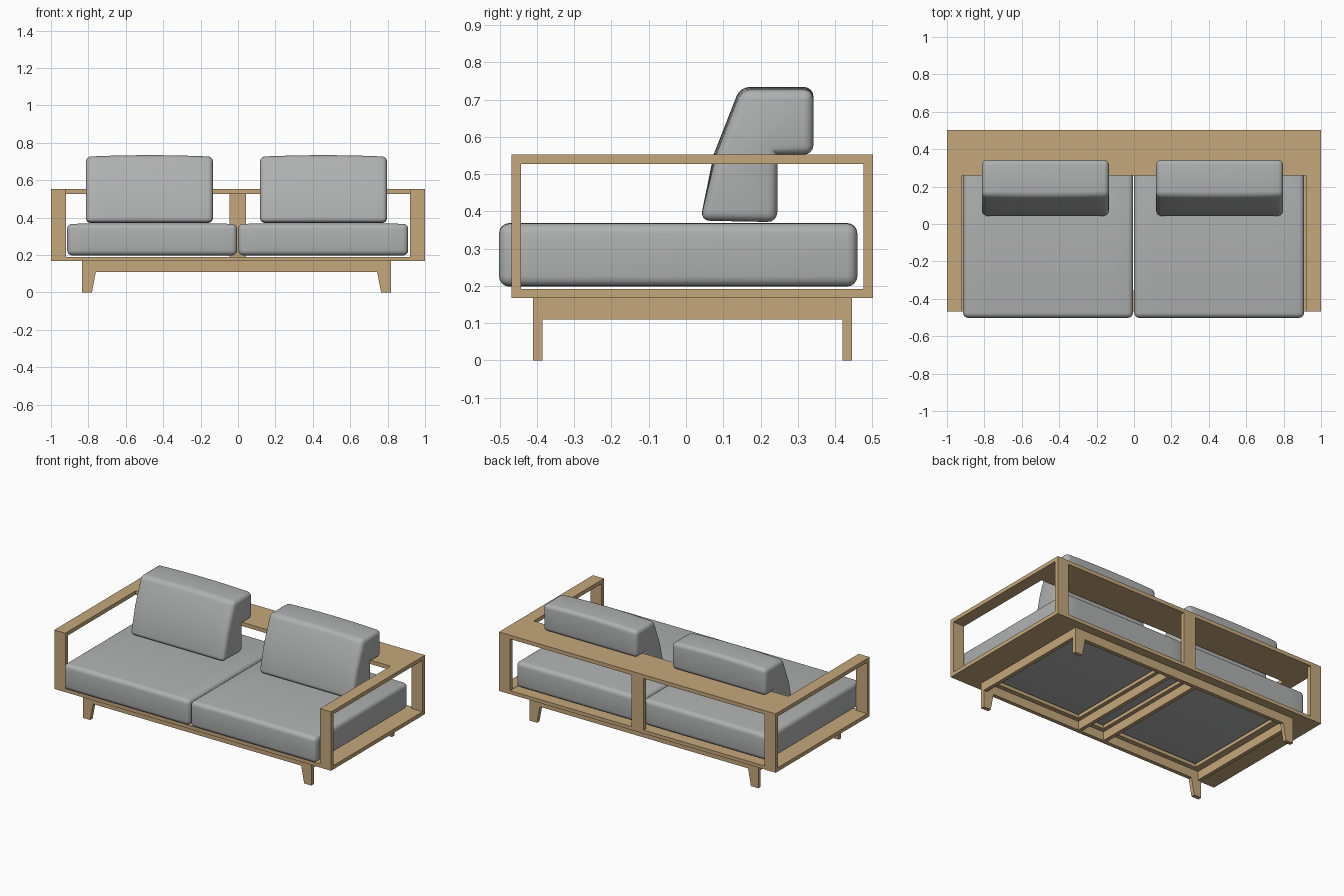
import bpy, bmesh, math

if "Cube" in bpy.data.objects:
    bpy.data.objects.remove(bpy.data.objects["Cube"])


def material(name, rgb):
    m = bpy.data.materials.new(name)
    m.diffuse_color = (*rgb, 1)
    m.use_nodes = True
    m.node_tree.nodes["Principled BSDF"].inputs["Base Color"].default_value = m.diffuse_color
    return m


WOOD = material("oak_wood", (0.56, 0.39, 0.20))
FABRIC = material("grey_fabric", (0.43, 0.44, 0.435))


def finish(bm, name, mat, smooth=False):
    bmesh.ops.recalc_face_normals(bm, faces=bm.faces[:])
    me = bpy.data.meshes.new(name)
    bm.to_mesh(me)
    bm.free()
    me.materials.append(mat)
    ob = bpy.data.objects.new(name, me)
    bpy.context.collection.objects.link(ob)
    if smooth:
        bpy.ops.object.select_all(action='DESELECT')
        ob.select_set(True)
        bpy.context.view_layer.objects.active = ob
        bpy.ops.object.shade_smooth_by_angle(angle=math.radians(40))
    return ob


def box(name, x0, x1, y0, y1, z0, z1):
    bm = bmesh.new()
    bmesh.ops.create_cube(bm, size=1)
    for v in bm.verts:
        v.co = (x0 + (v.co.x + .5) * (x1 - x0),
                y0 + (v.co.y + .5) * (y1 - y0),
                z0 + (v.co.z + .5) * (z1 - z0))
    return finish(bm, name, WOOD)


def side_frame(name, x0, x1):
    # mitred rectangular ring: outer and inner loops on two planes
    def rect(x, t):
        a, b, c, d = -.468 + t, .502 - t, .167 + t, .552 - t
        return [bm.verts.new((x, y, z)) for y, z in ((a, c), (b, c), (b, d), (a, d))]
    bm = bmesh.new()
    loops = [rect(x0, 0), rect(x1, 0), rect(x1, .025), rect(x0, .025)]
    for k in range(4):
        p, q = loops[k], loops[(k + 1) % 4]
        for i in range(4):
            j = (i + 1) % 4
            bm.faces.new((p[i], p[j], q[j], q[i]))
    finish(bm, name, WOOD)


def leg(name, s, y0):
    # outer edge upright, inner edge tapered
    pts = [(.826, .167), (.741, .167), (.773, 0), (.826, 0)]
    bm = bmesh.new()
    f = bm.faces.new([bm.verts.new((s * x - .008, y0, z)) for x, z in pts])
    r = bmesh.ops.extrude_face_region(bm, geom=[f])
    for v in r["geom"]:
        if isinstance(v, bmesh.types.BMVert):
            v.co.y += .025
    finish(bm, name, WOOD)


def cushion(name, x0, x1, profile, radius, bulge):
    # (y, z, bulge dy, bulge dz) profile swept along x, then rounded
    bm = bmesh.new()
    n = 8
    rows = []
    for i in range(n + 1):
        t = i / n
        k = bulge * (1 - (2 * t - 1) ** 2)
        rows.append([bm.verts.new((x0 + t * (x1 - x0), y + k * dy, z + k * dz))
                     for y, z, dy, dz in profile])
    m = len(profile)
    for a, b in zip(rows, rows[1:]):
        for i in range(m):
            j = (i + 1) % m
            bm.faces.new((a[i], a[j], b[j], b[i]))
    bm.faces.new(rows[0])
    bm.faces.new(rows[-1])
    bmesh.ops.recalc_face_normals(bm, faces=bm.faces[:])
    edges = [e for e in bm.edges if e.calc_face_angle_signed(0) > math.radians(30)]
    bmesh.ops.bevel(bm, geom=edges, offset=radius, segments=4, profile=.5,
                    affect='EDGES', clamp_overlap=True)
    finish(bm, name, FABRIC, True)


# arm frames
side_frame("left_arm_frame", -1, -.92)
side_frame("right_arm_frame", .92, 1)

# back shelf and its centre post
box("back_shelf", -.92, .92, .258, .502, .527, .552)
box("back_post", -.045, .043, .477, .502, .19, .527)

# base planks with openings
box("base_front_plank", -.92, .92, -.468, -.355, .167, .19)
box("base_back_plank", -.92, .92, .39, .502, .167, .19)
for s, side in ((-1, "left"), (1, "right")):
    for part, a, b in (("end", .765, .92), ("middle", .065, .125)):
        lo, hi = sorted((s * a, s * b))
        box(f"base_{side}_{part}_plank", lo, hi, -.355, .39, .167, .19)
    # rails below the base running front to back
    for part, a, b in (("end", .801, .826), ("cross", .083, .108)):
        lo, hi = sorted((s * a - .008, s * b - .008))
        box(f"{side}_{part}_rail", lo, hi, -.385, .42, .11, .167)
    # legs
    leg(f"{side}_front_leg", s, -.41)
    leg(f"{side}_back_leg", s, .42)

# long rails between the legs
box("front_rail", -.76, .744, -.41, -.385, .11, .167)
box("back_rail", -.76, .744, .42, .445, .11, .167)

# cushions
seat = [(-.502, .198, 0, 0), (.46, .198, 0, 0), (.46, .367, 0, .2), (-.502, .367, 0, .2)]
back = [(.038, .375, 0, 0), (.245, .371, 0, 0), (.245, .552, 0, 0), (.342, .552, 0, 0),
        (.342, .726, 0, 1), (.15, .726, -.6, 1), (.082, .552, -1, 0)]
for side, sx, bx in (("left", -.914, -.813), ("right", .001, .118)):
    cushion(f"{side}_seat_cushion", sx, sx + .909, seat, .028, .008)
    cushion(f"{side}_back_cushion", bx, bx + .679, back, .026, .008)
